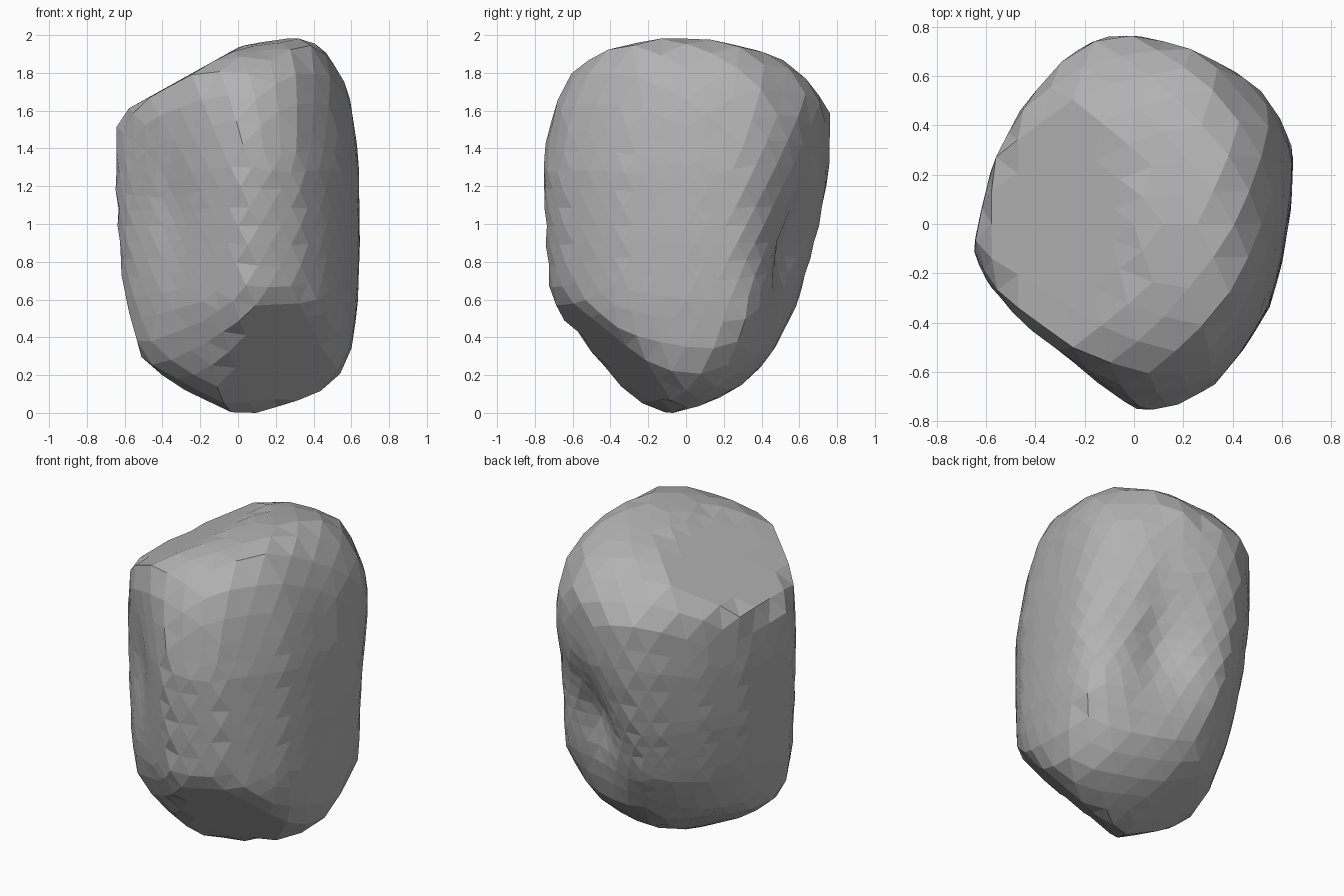
import bpy, bmesh, math
from mathutils import Vector
from mathutils.bvhtree import BVHTree

cube = bpy.data.objects.get("Cube")
if cube:
    bpy.data.objects.remove(cube, do_unlink=True)

# Plan outline of the boulder
OUTLINE = [(.03, .77), (.2, .73), (.43, .63), (.58, .45), (.65, .32), (.64, .1),
           (.6, -.15), (.55, -.33), (.45, -.5), (.33, -.65), (.18, -.73), (.03, -.76),
           (-.25, -.57), (-.47, -.4), (-.6, -.23), (-.65, -.1), (-.62, .05),
           (-.57, .25), (-.45, .48), (-.27, .68), (-.13, .765)]
LOW, HIGH = Vector((-.65, -.765)), Vector((.65, .765))

# Layers: height, then the x range and the y range
LAYERS = [(0, 0, .05, -.15, -.1), (.07, -.13, .31, -.27, .13), (.16, -.33, .5, -.42, .29),
          (.3, -.51, .59, -.57, .44), (.6, -.6, .635, -.72, .6), (.95, -.635, .645, -.75, .7),
          (1.3, -.65, .64, -.765, .755), (1.6, -.64, .61, -.72, .755),
          (1.75, -.6, .57, -.66, .65), (1.88, -.5, .5, -.52, .49)]

# Single corners: the crest, the left side, the top's front edge, the lower right
CORNERS = [(.36, 0, 2), (.36, -.28, 1.98), (.33, -.43, 1.92), (.36, .25, 1.97), (.36, .42, 1.91),
           (.3, .52, 1.87), (.28, .64, 1.77), (.2, .72, 1.66),
           (.48, -.2, 1.88), (.54, .38, 1.75), (.6, .33, .5), (.56, .5, 1.5),
           (-.3, -.51, 1.77), (0, -.6, 1.82), (-.46, -.4, 1.68),
           (-.5, -.28, .31), (-.32, -.3, .22), (-.15, -.32, .13)]

# Flat cuts: normal and distance from the core (slanted top, crest, lower front, lower back)
CUTS = [((-.487, 0, .874), .82), ((-.16, 0, .987), .94),
        ((.3, -.67, -.68), .77), ((-.45, .35, -.82), .8)]

# Hollows: place, width, height, depth
HOLLOWS = [((.29, .62, .85), .25, .38, .14), ((-.4, -.46, 1.15), .2, .36, .05)]

CORE = Vector((0, 0, 1))


def remap(v, a, b, c, d):
    return c + (v - a) / (b - a) * (d - c)


def rough_hull():
    """Convex block wrapped around the layers and corners."""
    bm = bmesh.new()
    for z, x0, x1, y0, y1 in LAYERS:
        for x, y in OUTLINE:
            bm.verts.new((remap(x, LOW.x, HIGH.x, x0, x1),
                          remap(y, LOW.y, HIGH.y, y0, y1), z))
    for corner in CORNERS:
        bm.verts.new(corner)
    bmesh.ops.convex_hull(bm, input=bm.verts[:])
    tree = BVHTree.FromBMesh(bm)
    bm.free()
    return tree


def shape_boulder(bm, tree):
    for v in bm.verts:
        u = v.co.normalized()
        hit = tree.ray_cast(CORE, u)[0]
        r = (hit - CORE).length if hit else 1
        for n, h in CUTS:
            facing = u.dot(Vector(n))
            if facing > .01:
                r = min(r, h / facing)
        v.co = CORE + u * r * 1.006
    # Hollows worn into the sides
    for v in bm.verts:
        u = (v.co - CORE).normalized()
        push = 0
        for place, width, height, depth in HOLLOWS:
            d = v.co - Vector(place)
            push += depth * math.exp(-(d.x**2 + d.y**2) / width**2 - (d.z / height)**2)
        v.co -= u * push


# Stone material
stone = bpy.data.materials.new("stone_grey")
stone.use_nodes = True
colour = (.45, .45, .45, 1)
stone.diffuse_color = colour
stone.node_tree.nodes["Principled BSDF"].inputs["Base Color"].default_value = colour

# Faceted boulder
bm = bmesh.new()
bmesh.ops.create_icosphere(bm, subdivisions=4, radius=1)
shape_boulder(bm, rough_hull())
bmesh.ops.recalc_face_normals(bm, faces=bm.faces[:])
# Rest it on the ground
bmesh.ops.translate(bm, verts=bm.verts[:], vec=(0, 0, -min(v.co.z for v in bm.verts)))
mesh = bpy.data.meshes.new("boulder")
bm.to_mesh(mesh)
bm.free()
mesh.materials.append(stone)
boulder = bpy.data.objects.new("boulder", mesh)
bpy.context.collection.objects.link(boulder)
